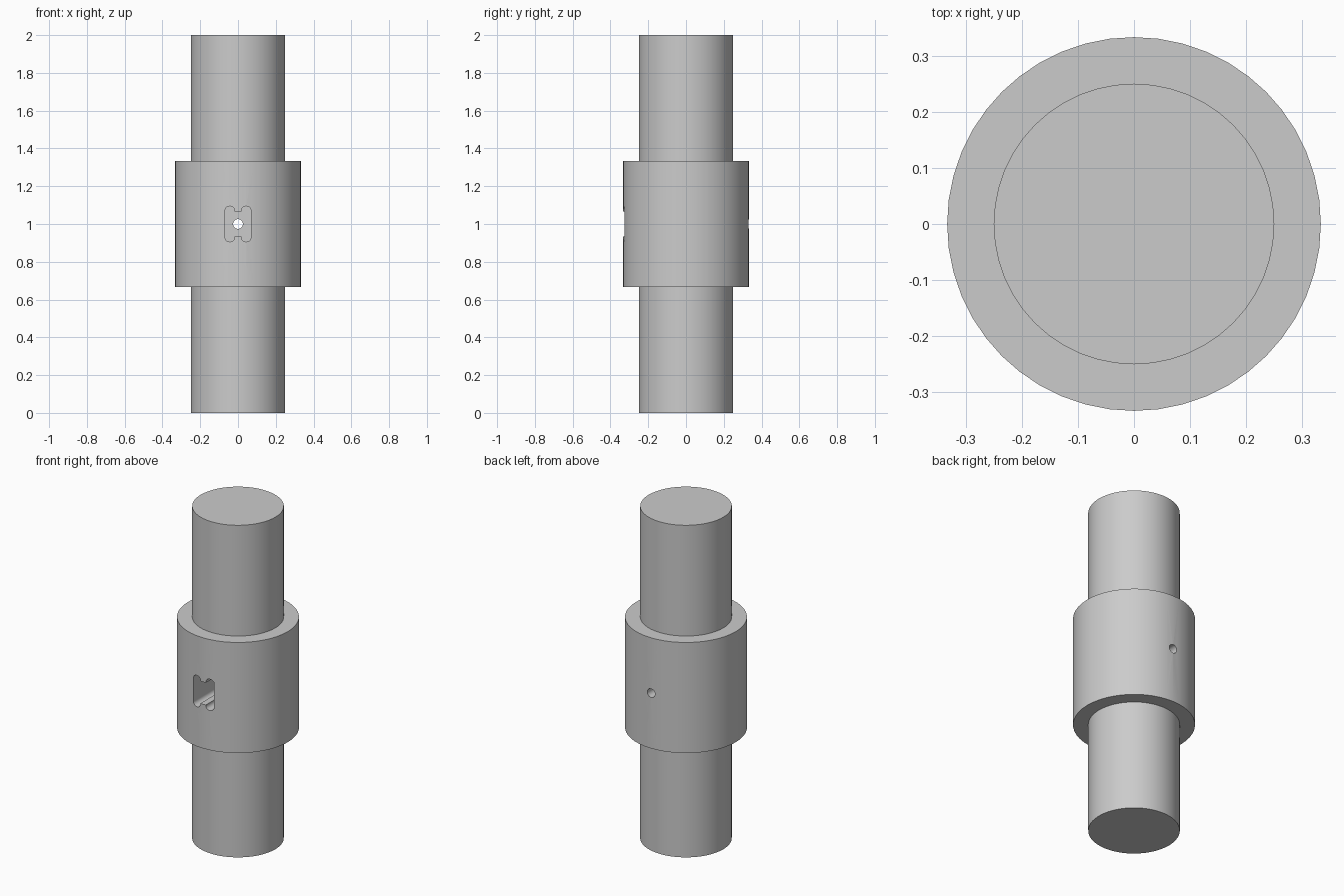
import bpy, bmesh, math
from mathutils import Matrix

if "Cube" in bpy.data.objects:
    bpy.data.objects.remove(bpy.data.objects["Cube"])

SEGMENTS = 48

grey = bpy.data.materials.new("plain grey")
grey.diffuse_color = (0.6, 0.6, 0.6, 1)
grey.use_nodes = True
grey.node_tree.nodes["Principled BSDF"].inputs["Base Color"].default_value = grey.diffuse_color


def finish(name, bm):
    bmesh.ops.recalc_face_normals(bm, faces=bm.faces)
    mesh = bpy.data.meshes.new(name)
    bm.to_mesh(mesh)
    bm.free()
    obj = bpy.data.objects.new(name, mesh)
    bpy.context.collection.objects.link(obj)
    mesh.materials.append(grey)
    return obj


def prism(name, outline, y0, y1):
    """Extrude an (x, z) outline along y."""
    bm = bmesh.new()
    face = bm.faces.new([bm.verts.new((x, y0, z)) for x, z in outline])
    new = bmesh.ops.extrude_face_region(bm, geom=[face])["geom"]
    verts = [v for v in new if isinstance(v, bmesh.types.BMVert)]
    bmesh.ops.translate(bm, verts=verts, vec=(0, y1 - y0, 0))
    return finish(name, bm)


def arc(cx, cz, r, start, end, steps=6):
    return [(cx + r * math.cos(math.radians(start + (end - start) * i / steps)),
             cz + r * math.sin(math.radians(start + (end - start) * i / steps)))
            for i in range(steps + 1)]


# Stepped shaft: two equal ends with a wider collar between them
profile = [(0.25, 0), (0.25, 0.667), (0.333, 0.667),
           (0.333, 1.333), (0.25, 1.333), (0.25, 2)]
bm = bmesh.new()
rings = [[bm.verts.new(Matrix.Rotation(2 * math.pi * i / SEGMENTS, 3, 'Z') @
                       Matrix.Translation((r, 0, z)).translation)
          for i in range(SEGMENTS)] for r, z in profile]
for low, high in zip(rings, rings[1:]):
    for i in range(SEGMENTS):
        j = (i + 1) % SEGMENTS
        bm.faces.new((low[i], low[j], high[j], high[i]))
bm.faces.new(rings[0])
bm.faces.new(rings[-1])
shaft = finish("collared_shaft", bm)

# H-shaped pocket: one rounded quarter, mirrored into the full outline
quarter = (arc(0.045, 0.07, 0.024, 0, 90) + arc(0.041, 0.071, 0.023, 90, 180)
           + [(0.018, 0.067)])
right = [(x, -z) for x, z in reversed(quarter)] + quarter
outline = [(x, 1 + z) for x, z in right + [(-x, -z) for x, z in right]]
pocket = prism("pocket_cutter", outline, -0.5, -0.08)

# Round cross hole running through the back of the collar
hole = prism("hole_cutter", arc(0, 1, 0.026, 0, 360, 24)[:-1], -0.2, 0.5)

for cutter in (pocket, hole):
    cut = shaft.modifiers.new(cutter.name, 'BOOLEAN')
    cut.operation = 'DIFFERENCE'
    cut.solver = 'EXACT'
    cut.object = cutter
    bpy.context.view_layer.objects.active = shaft
    bpy.ops.object.modifier_apply(modifier=cut.name)
    bpy.data.objects.remove(cutter)

# Smooth round walls with crisp steps
bpy.ops.object.select_all(action='DESELECT')
shaft.select_set(True)
bpy.context.view_layer.objects.active = shaft
bpy.ops.object.shade_smooth_by_angle(angle=math.radians(30))
